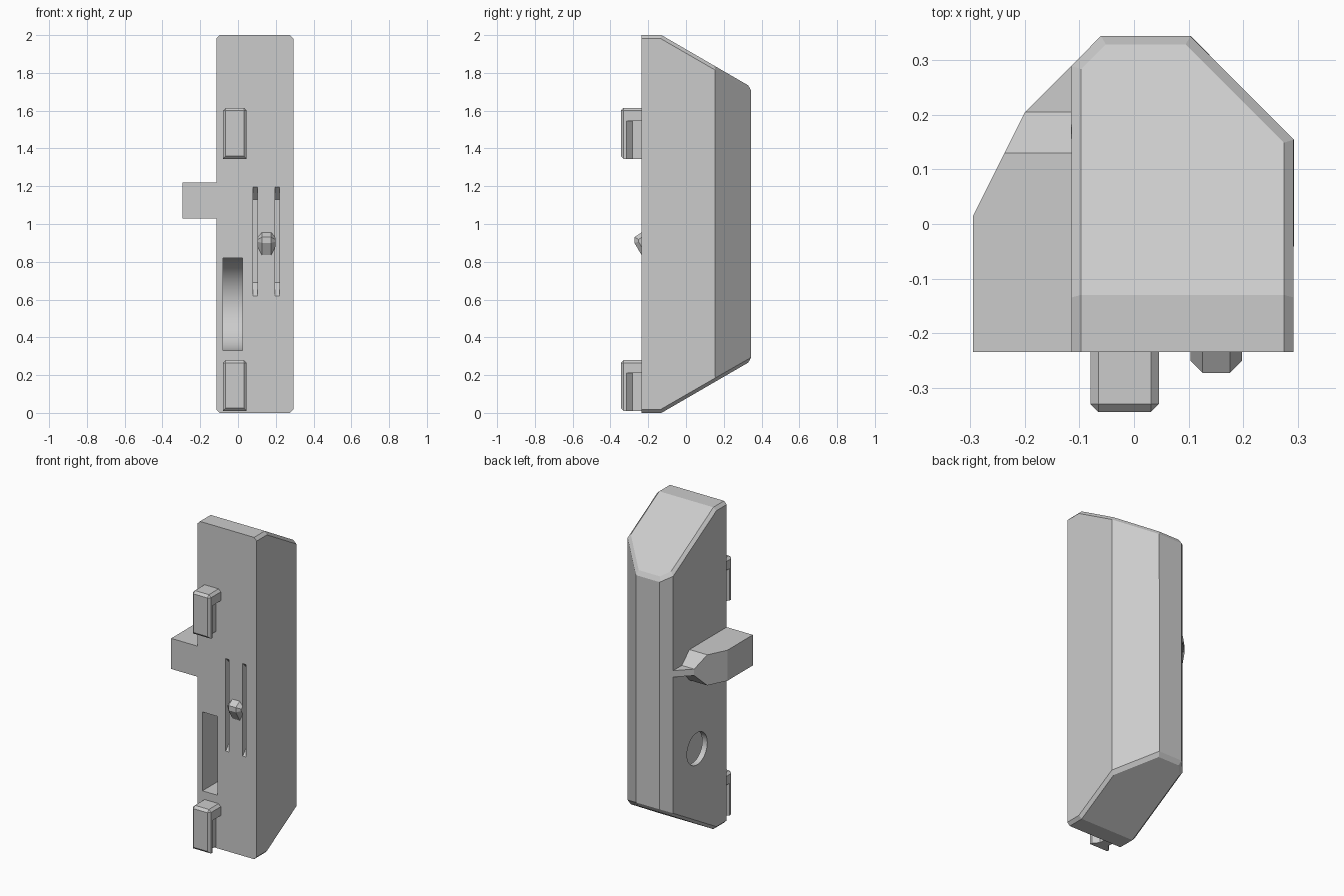
import bpy, bmesh, math
from mathutils import Vector

if "Cube" in bpy.data.objects:
    bpy.data.objects.remove(bpy.data.objects["Cube"], do_unlink=True)

grey = bpy.data.materials.new("light_grey")
grey.use_nodes = True
COLOUR = (0.6, 0.6, 0.6, 1)
grey.diffuse_color = COLOUR
grey.node_tree.nodes["Principled BSDF"].inputs["Base Color"].default_value = COLOUR


def prism(name, profile, axis, low, high):
    """Extrude a (y, z) profile along x, or an (x, y) profile along z."""
    def place(p, t):
        return Vector((t, p[0], p[1]) if axis == "x" else (p[0], p[1], t))
    bm = bmesh.new()
    base = bm.faces.new([bm.verts.new(place(p, low)) for p in profile])
    out = bmesh.ops.extrude_face_region(bm, geom=[base])
    verts = [v for v in out["geom"] if isinstance(v, bmesh.types.BMVert)]
    shift = place((0, 0), high - low)
    bmesh.ops.translate(bm, verts=verts, vec=shift)
    bmesh.ops.recalc_face_normals(bm, faces=bm.faces)
    mesh = bpy.data.meshes.new(name)
    bm.to_mesh(mesh)
    bm.free()
    mesh.materials.append(grey)
    obj = bpy.data.objects.new(name, mesh)
    bpy.context.collection.objects.link(obj)
    return obj


def combine(obj, cutter, operation="DIFFERENCE"):
    """Apply a boolean and throw the cutter away."""
    mod = obj.modifiers.new("cut", "BOOLEAN")
    mod.object, mod.operation, mod.solver = cutter, operation, "EXACT"
    bpy.context.view_layer.objects.active = obj
    bpy.ops.object.modifier_apply(modifier=mod.name)
    bpy.data.objects.remove(cutter, do_unlink=True)


def bevel(obj, width, rule):
    """Chamfer the edges whose two face normals satisfy the rule."""
    bm = bmesh.new()
    bm.from_mesh(obj.data)
    bmesh.ops.dissolve_limit(bm, angle_limit=0.01, verts=bm.verts, edges=bm.edges)
    bm.normal_update()
    edges = [e for e in bm.edges if len(e.link_faces) == 2
             and rule(*[f.normal for f in e.link_faces])]
    bmesh.ops.bevel(bm, geom=edges, offset=width, offset_type="OFFSET",
                    segments=1, profile=0.5, affect="EDGES")
    bm.to_mesh(obj.data)
    bm.free()


def arc(cy, cz, r, start, end, n):
    return [(cy + r * math.cos(start + (end - start) * i / n),
             cz + r * math.sin(start + (end - start) * i / n)) for i in range(n + 1)]


FRONT, BACK = -0.235, 0.345

# Body: plan outline trimmed by the sloped ends
body = prism("body", [(-0.115, FRONT), (0.293, FRONT), (0.293, 0.155), (0.103, BACK),
                      (-0.06, BACK), (-0.115, 0.29)], "z", -0.1, 2.1)
combine(body, prism("ends", [(-0.4, 0), (-0.13, 0), (0.4, 0.307), (0.4, 1.693),
                             (-0.13, 2), (-0.4, 2)], "x", -0.5, 0.5), "INTERSECT")


def end_rim(a, b):
    return (abs(a.z) > 0.3) != (abs(b.z) > 0.3) and min(a.y, b.y) > -0.9


bevel(body, 0.018, end_rim)

# Wheel pocket with a round axle hole in the side wall
pocket = [(-0.4, 0.33)] + arc(0.055, 0.575, 0.245, -math.pi / 2, math.pi / 2, 32) + [(-0.4, 0.82)]
combine(body, prism("pocket", pocket, "x", -0.08, 0.025))
combine(body, prism("axle_hole", arc(0.055, 0.575, 0.1, 0, math.tau, 32)[:-1], "x", -0.3, -0.05))

# Two narrow slots with sloped ends on either side of the latch strip
for x in (0.08, 0.197):
    combine(body, prism("slot", [(-0.3, 0.62), (FRONT, 0.62), (-0.17, 0.69), (-0.17, 1.13),
                                 (FRONT, 1.195), (-0.3, 1.195)], "x", x, x + 0.024))

# Side lever: pointed plan, tapering to a thin fin at the back
lever = prism("side_lever", [(-0.115, FRONT), (-0.295, FRONT), (-0.295, 0.015),
                             (-0.2, 0.205), (-0.115, 0.29)], "z", 0.9, 1.4)
combine(lever, prism("taper", [(-0.4, 1.03), (0.13, 1.03), (0.205, 1.11), (0.4, 1.11),
                               (0.4, 1.15), (0.205, 1.15), (0.13, 1.22), (-0.4, 1.22)],
                     "x", -0.5, 0.2), "INTERSECT")

# Latch bump
bump = prism("latch_bump", [(FRONT, 0.955), (-0.273, 0.93), (-0.273, 0.9), (FRONT, 0.835)],
             "x", 0.104, 0.198)
bevel(bump, 0.022, lambda a, b: (abs(a.x) > 0.9) != (abs(b.x) > 0.9) and max(a.y, b.y) < 0.5)

# Two mounting hooks: a capped plate on a narrow stem
MID, HALF = -0.017, 0.063
for name, z in (("lower_hook", 0.01), ("upper_hook", 1.345)):
    hook = prism(name, [(MID - HALF, -0.345), (MID + HALF, -0.345), (MID + HALF, FRONT),
                        (MID - HALF, FRONT)], "z", z, z + 0.27)
    bevel(hook, 0.015, lambda a, b: max(a.y, b.y) < 0.5 and min(a.z, b.z) > -0.5
          or min(a.y, b.y) < -0.9)
    for s in (-1, 1):
        notch = [(MID + s * w, y) for w, y in ((0.1, -0.315), (HALF, -0.315), (0.03, -0.282),
                                               (0.03, -0.2), (0.1, -0.2))]
        combine(hook, prism("notch", notch, "z", z - 0.1, z + 0.2))

# Smooth the round cuts only
for obj in bpy.context.selected_objects:
    obj.select_set(False)
body.select_set(True)
bpy.context.view_layer.objects.active = body
bpy.ops.object.shade_smooth_by_angle(angle=math.radians(15))
